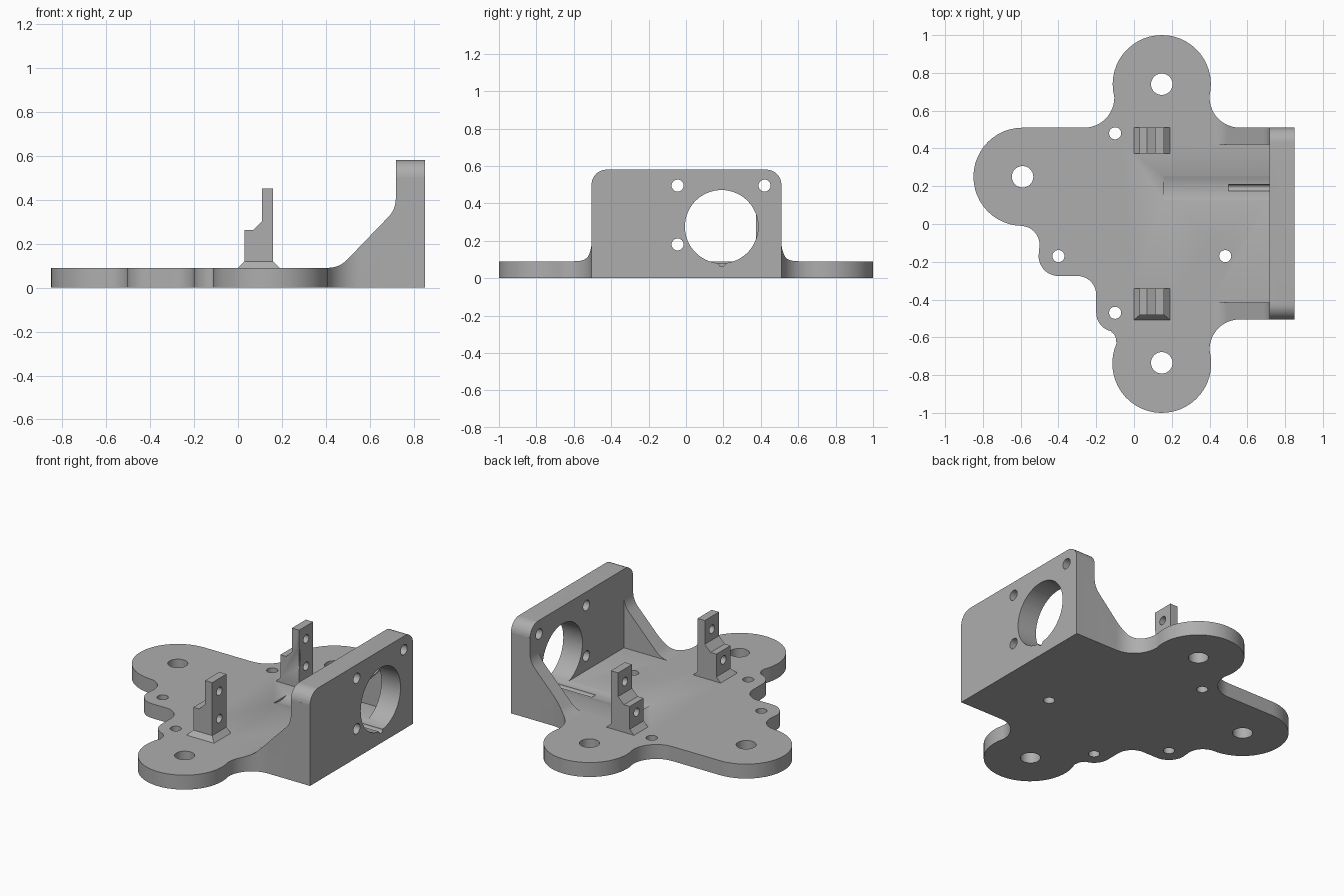
import bpy, bmesh
from math import cos, sin, radians
from mathutils import Vector

cube = bpy.data.objects.get("Cube")
if cube:
    bpy.data.objects.remove(cube)

grey = bpy.data.materials.new("plain_grey")
grey.use_nodes = True
COLOUR = (0.42, 0.42, 0.42, 1)
grey.diffuse_color = COLOUR
grey.node_tree.nodes["Principled BSDF"].inputs["Base Color"].default_value = COLOUR

# Where a profile point (u, v) and depth w land, for each extrusion axis
AXES = {
    "x": lambda u, v, w: Vector((w, u, v)),
    "y": lambda u, v, w: Vector((u, w, v)),
    "z": lambda u, v, w: Vector((u, v, w)),
}


def arc(cu, cv, r, start, end, step=7.5):
    n = max(2, round(abs(end - start) / step))
    angles = [radians(start + (end - start) * i / n) for i in range(n + 1)]
    return [(cu + r * cos(a), cv + r * sin(a)) for a in angles]


def prism(name, axis, profile, low, high):
    """Extrude a closed profile along one axis."""
    bm = bmesh.new()
    place = AXES[axis]
    face = bm.faces.new([bm.verts.new(place(u, v, low)) for u, v in profile])
    made = bmesh.ops.extrude_face_region(bm, geom=[face])["geom"]
    shift = place(0, 0, high - low)
    bmesh.ops.translate(bm, vec=shift, verts=[g for g in made if isinstance(g, bmesh.types.BMVert)])
    bmesh.ops.recalc_face_normals(bm, faces=bm.faces)
    mesh = bpy.data.meshes.new(name)
    bm.to_mesh(mesh)
    bm.free()
    mesh.materials.append(grey)
    obj = bpy.data.objects.new(name, mesh)
    bpy.context.collection.objects.link(obj)
    return obj


def rect(u0, v0, u1, v1):
    return [(u0, v0), (u1, v0), (u1, v1), (u0, v1)]


def combine(target, tool, operation):
    """Apply a boolean and discard the tool."""
    mod = target.modifiers.new("shape", "BOOLEAN")
    mod.operation, mod.solver, mod.object = operation, "EXACT", tool
    bpy.context.view_layer.objects.active = target
    bpy.ops.object.modifier_apply(modifier=mod.name)
    bpy.data.objects.remove(tool)


def drill(target, axis, u, v, r, low, high):
    circle = arc(u, v, r, 0, 360, 6 if r > 0.1 else 12)[:-1]
    combine(target, prism("drill", axis, circle, low, high), "DIFFERENCE")


# Plan outline: three round lobes, two screw ears and a straight wall edge
outline = [(0.85, -0.505), (0.85, 0.51)]
outline += arc(0.56, 0.67, 0.16, 270, 180)
outline += arc(0.147, 0.74, 0.26, -14, 194)
outline += arc(-0.264, 0.67, 0.16, 0, -90)
outline += arc(-0.59, 0.25, 0.26, 90, 270)
outline += arc(-0.60, -0.11, 0.1, 90, 0)
outline += arc(-0.40, -0.17, 0.105, 170, 270)
outline += arc(-0.30, -0.375, 0.1, 90, 0)
outline += arc(-0.10, -0.47, 0.1, 180, 260)
outline += arc(-0.145, -0.615, 0.05, 60, -10)
outline += arc(0.147, -0.738, 0.262, 155, 374)
outline += arc(0.56, -0.665, 0.16, 180, 90)
bracket = prism("mounting_bracket", "z", outline, 0, 0.7)

# Side profile: flat plate, sloping gusset, upright wall
side = [(-1, -0.1), (1, -0.1), (1, 0.58), (0.718, 0.58)]
side += arc(0.598, 0.405, 0.12, 0, -45)
side += arc(0.41, 0.21, 0.12, -45, -90) + [(-1, 0.09)]
combine(bracket, prism("side_shape", "y", side, -1.2, 1.2), "INTERSECT")

# Rounded upper corners of the wall
ends = [(-1.2, -0.1), (1.2, -0.1), (1.2, 0.5)]
ends += arc(0.43, 0.5, 0.08, 3, 90) + arc(-0.425, 0.5, 0.08, 90, 177) + [(-1.2, 0.5)]
combine(bracket, prism("end_shape", "x", ends, -1.2, 1.2), "INTERSECT")

# Open space between the two gussets
combine(bracket, prism("gap", "y", rect(0.2, 0.09, 0.718, 0.8), -0.415, 0.42), "DIFFERENCE")

# Stepped posts with flared feet
post = [(-0.02, 0.07), (0, 0.09), (0.03, 0.12), (0.03, 0.262), (0.07, 0.262), (0.11, 0.302),
        (0.11, 0.45), (0.16, 0.45), (0.16, 0.12), (0.195, 0.085), (0.195, 0.07)]
for y0, y1 in ((0.374, 0.511), (-0.482, -0.342)):
    tower = prism("post", "y", post, y0, y1)
    for z in (0.2, 0.37):
        drill(tower, "x", (y0 + y1) / 2, z, 0.026, -0.2, 0.4)
    combine(bracket, tower, "UNION")

# Flare on the outer side of one post
foot = [(-0.45, 0.07), (-0.507, 0.07), (-0.507, 0.09), (-0.482, 0.12), (-0.45, 0.12)]
wedge = prism("post_foot", "x", foot, 0, 0.195)
slopes = [(0, 0.06), (0.195, 0.06), (0.195, 0.085), (0.16, 0.12), (0.03, 0.12), (0, 0.09)]
combine(wedge, prism("foot_slopes", "y", slopes, -0.6, -0.4), "INTERSECT")
combine(bracket, wedge, "UNION")

# Motor bore with its shallow trough, and the narrow relief groove
drill(bracket, "x", 0.19, 0.275, 0.196, 0.157, 1)
drill(bracket, "x", 0.192, 0.08, 0.018, 0.5, 1)

# Wall screw holes
for y, z in ((-0.045, 0.495), (0.42, 0.495), (-0.045, 0.18)):
    drill(bracket, "x", y, z, 0.032, 0.6, 1)

# Plate holes: large in the lobes, small elsewhere
for x, y, r in ((0.147, 0.74, 0.057), (0.147, -0.735, 0.057), (-0.59, 0.25, 0.057),
                (-0.1, 0.48, 0.032), (-0.1, -0.47, 0.032), (-0.4, -0.17, 0.032),
                (0.483, -0.17, 0.032)):
    drill(bracket, "z", x, y, r, -0.1, 0.3)

# Smooth curved walls, crisp edges
bpy.ops.object.select_all(action="DESELECT")
bracket.select_set(True)
bpy.context.view_layer.objects.active = bracket
bpy.ops.object.shade_smooth_by_angle(angle=radians(25))
